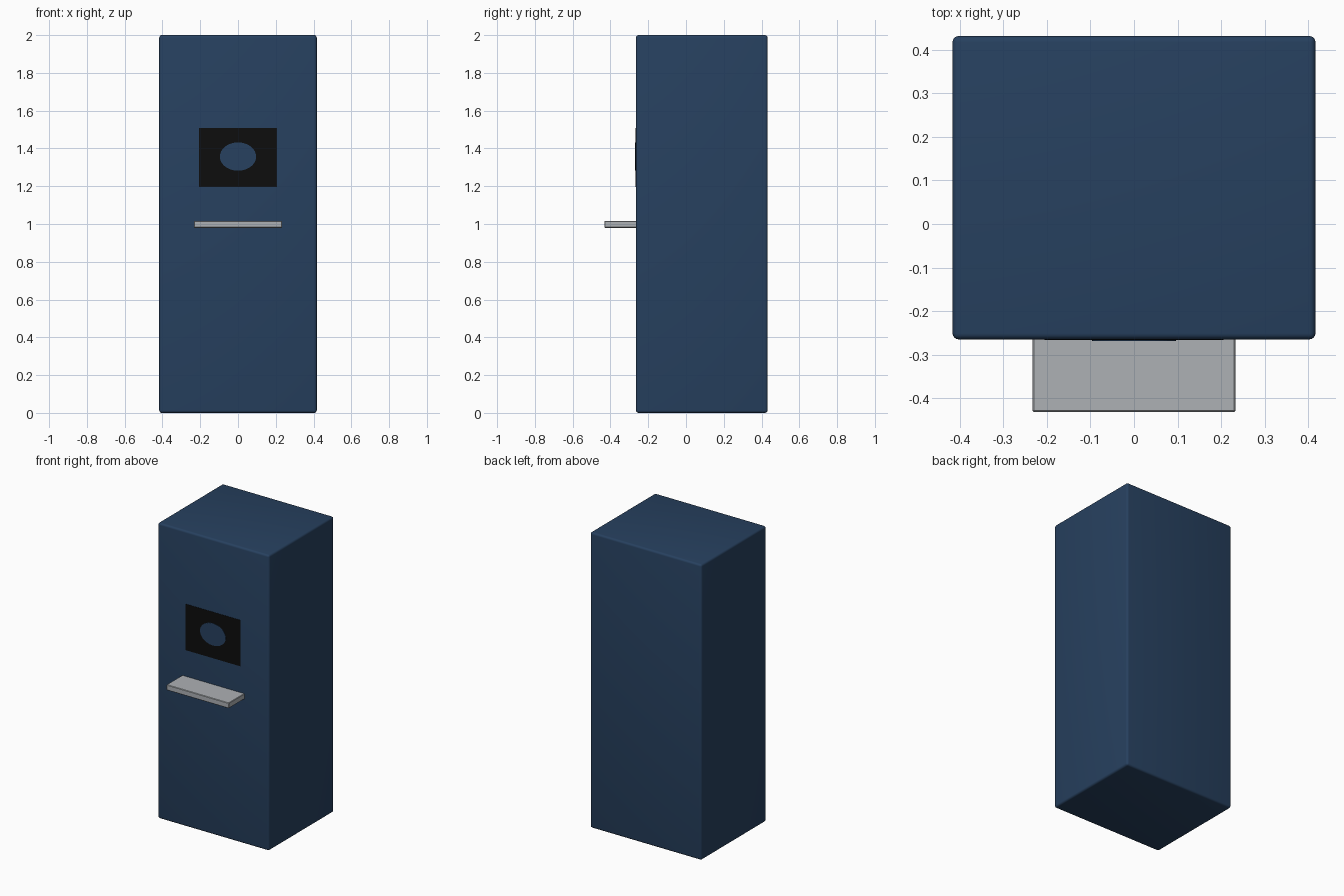
import bpy, bmesh, math
from mathutils import Matrix

cube = bpy.data.objects.get("Cube")
if cube:
    bpy.data.objects.remove(cube, do_unlink=True)


def material(name, rgb):
    mat = bpy.data.materials.new(name)
    mat.use_nodes = True
    mat.diffuse_color = (*rgb, 1)
    mat.node_tree.nodes["Principled BSDF"].inputs["Base Color"].default_value = (*rgb, 1)
    return mat


navy = material("navy blue", (0.02, 0.052, 0.115))
black = material("screen black", (0.004, 0.004, 0.004))
grey = material("light grey", (0.42, 0.44, 0.46))


def add_object(name, bm, mat):
    mesh = bpy.data.meshes.new(name)
    bm.to_mesh(mesh)
    bm.free()
    mesh.materials.append(mat)
    obj = bpy.data.objects.new(name, mesh)
    bpy.context.collection.objects.link(obj)
    return obj


def box(name, low, high, mat, bevel=0, segments=1):
    size = [b - a for a, b in zip(low, high)]
    middle = [(a + b) / 2 for a, b in zip(low, high)]
    bm = bmesh.new()
    bmesh.ops.create_cube(bm, size=1, matrix=Matrix.Translation(middle) @ Matrix.Diagonal((*size, 1)))
    if bevel:
        bmesh.ops.bevel(bm, geom=bm.edges[:], offset=bevel, segments=segments,
                        profile=0.5, affect='EDGES')
    return add_object(name, bm, mat)


# Tall cabinet with softly rounded edges
front = -0.265
cabinet = box("cabinet", (-0.417, front, 0), (0.417, 0.432, 2), navy, 0.014, 4)
bpy.context.view_layer.objects.active = cabinet
cabinet.select_set(True)
bpy.ops.object.shade_smooth_by_angle(angle=math.radians(35))
cabinet.select_set(False)

# Thin screen on the front
box("screen", (-0.206, front - 0.002, 1.195), (0.206, front + 0.002, 1.507), black)

# Oval emblem in the middle of the screen
bm = bmesh.new()
place = (Matrix.Translation((0, front - 0.003, 1.357)) @ Matrix.Diagonal((0.096, 1, 0.075, 1))
         @ Matrix.Rotation(math.pi / 2, 4, 'X'))
bmesh.ops.create_cone(bm, cap_ends=True, segments=48, radius1=1, radius2=1, depth=0.002, matrix=place)
add_object("screen_oval", bm, navy)

# Shelf below the screen
box("shelf", (-0.233, -0.432, 0.98), (0.233, front + 0.005, 1.017), grey, 0.003)
